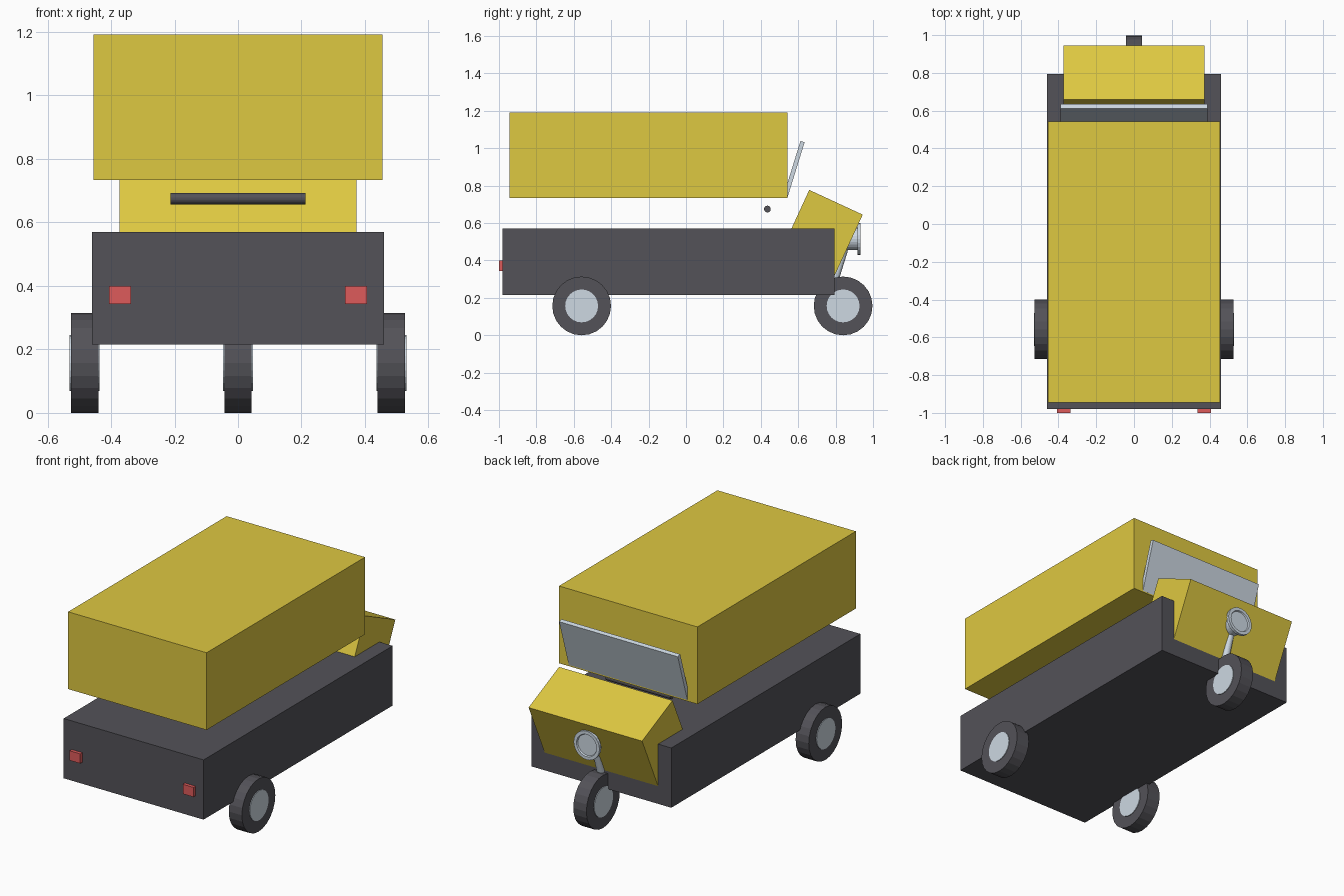
import bpy, bmesh, math
from mathutils import Vector, Matrix

if "Cube" in bpy.data.objects:
    bpy.data.objects.remove(bpy.data.objects["Cube"])


def material(name, rgb):
    col = [((c / 255 + 0.055) / 1.055) ** 2.4 for c in rgb] + [1]
    m = bpy.data.materials.new(name)
    m.use_nodes = True
    m.diffuse_color = col
    m.node_tree.nodes["Principled BSDF"].inputs["Base Color"].default_value = col
    return m


YELLOW = material("yellow paint", (222, 200, 65))
DARK = material("dark grey", (83, 82, 88))
PALE = material("pale blue grey", (205, 216, 226))
RED = material("red lamp", (222, 91, 91))


def finish(name, bm, mat):
    bmesh.ops.recalc_face_normals(bm, faces=bm.faces)
    mesh = bpy.data.meshes.new(name)
    bm.to_mesh(mesh)
    bm.free()
    mesh.materials.append(mat)
    obj = bpy.data.objects.new(name, mesh)
    bpy.context.collection.objects.link(obj)
    return obj


def box(name, lo, hi, mat):
    lo, hi = Vector(lo), Vector(hi)
    bm = bmesh.new()
    bmesh.ops.create_cube(bm, size=1, matrix=Matrix.Translation((lo + hi) / 2)
                          @ Matrix.Diagonal((hi - lo).to_4d()))
    return finish(name, bm, mat)


def slanted_box(name, corner, angle, length, drop, half_width, mat):
    """Box hung from its front top edge and leaning forward by the angle."""
    a = math.radians(angle)
    back = Vector((0, -math.cos(a), math.sin(a))) * length
    down = Vector((0, -math.sin(a), -math.cos(a))) * drop
    start = Vector((-half_width, *corner))
    bm = bmesh.new()
    face = bm.faces.new([bm.verts.new(start + p) for p in
                         (Vector(), back, back + down, down)])
    ext = bmesh.ops.extrude_face_region(bm, geom=[face])
    bmesh.ops.translate(bm, vec=(2 * half_width, 0, 0),
                        verts=[v for v in ext["geom"] if isinstance(v, bmesh.types.BMVert)])
    return finish(name, bm, mat)


def rod(name, a, b, radius, mat, sides=24):
    a, b = Vector(a), Vector(b)
    bm = bmesh.new()
    turn = (b - a).to_track_quat('Z', 'Y').to_matrix().to_4x4()
    bmesh.ops.create_cone(bm, cap_ends=True, segments=sides, radius1=radius,
                          radius2=radius, depth=(b - a).length,
                          matrix=Matrix.Translation((a + b) / 2) @ turn)
    return finish(name, bm, mat)


def wheel(name, x, y):
    for part, half, radius, mat in (("tyre", 0.043, 0.157, DARK), ("hub", 0.047, 0.088, PALE)):
        rod(f"{name}_{part}", (x - half, y, 0.157), (x + half, y, 0.157), radius, mat)


# Bodywork
box("lower_body", (-0.46, -0.98, 0.215), (0.46, 0.795, 0.57), DARK)
box("upper_cabin", (-0.455, -0.945, 0.733), (0.455, 0.543, 1.192), YELLOW)
slanted_box("nose", (0.945, 0.645), 24.8, 0.315, 0.37, 0.373, YELLOW)
slanted_box("windscreen", (0.634, 1.032), 17.2, 0.023, 0.305, 0.39, PALE)

# Wheels, steering and fork
wheel("front_wheel", 0, 0.84)
rod("front_fork", (0, 0.755, 0.17), (0, 0.845, 0.46), 0.022, PALE)
rod("handlebar", (-0.213, 0.435, 0.675), (0.213, 0.435, 0.675), 0.018, DARK)

# Paired rear parts
for side, s in (("left", 1), ("right", -1)):
    wheel(f"rear_{side}_wheel", s * 0.483, -0.558)
    box(f"tail_lamp_{side}", (s * 0.372 - 0.035, -1.0, 0.343),
        (s * 0.372 + 0.035, -0.97, 0.4), RED)

# Headlamp: turned profile of (radius, y) with a slightly recessed lens
profile = [(0, 0.8), (0.06, 0.8), (0.06, 0.917), (0.085, 0.917),
           (0.085, 0.934), (0.066, 0.934), (0.062, 0.926), (0, 0.926)]
bm = bmesh.new()
pts = [bm.verts.new((r, y, 0)) for r, y in profile]
edges = [bm.edges.new(p) for p in zip(pts, pts[1:])]
bmesh.ops.spin(bm, geom=pts + edges, cent=(0, 0, 0), axis=(0, 1, 0),
               angle=math.tau, steps=24)
bmesh.ops.remove_doubles(bm, verts=bm.verts, dist=1e-4)
bmesh.ops.translate(bm, vec=(0, 0, 0.515), verts=bm.verts)
finish("headlamp", bm, PALE)
